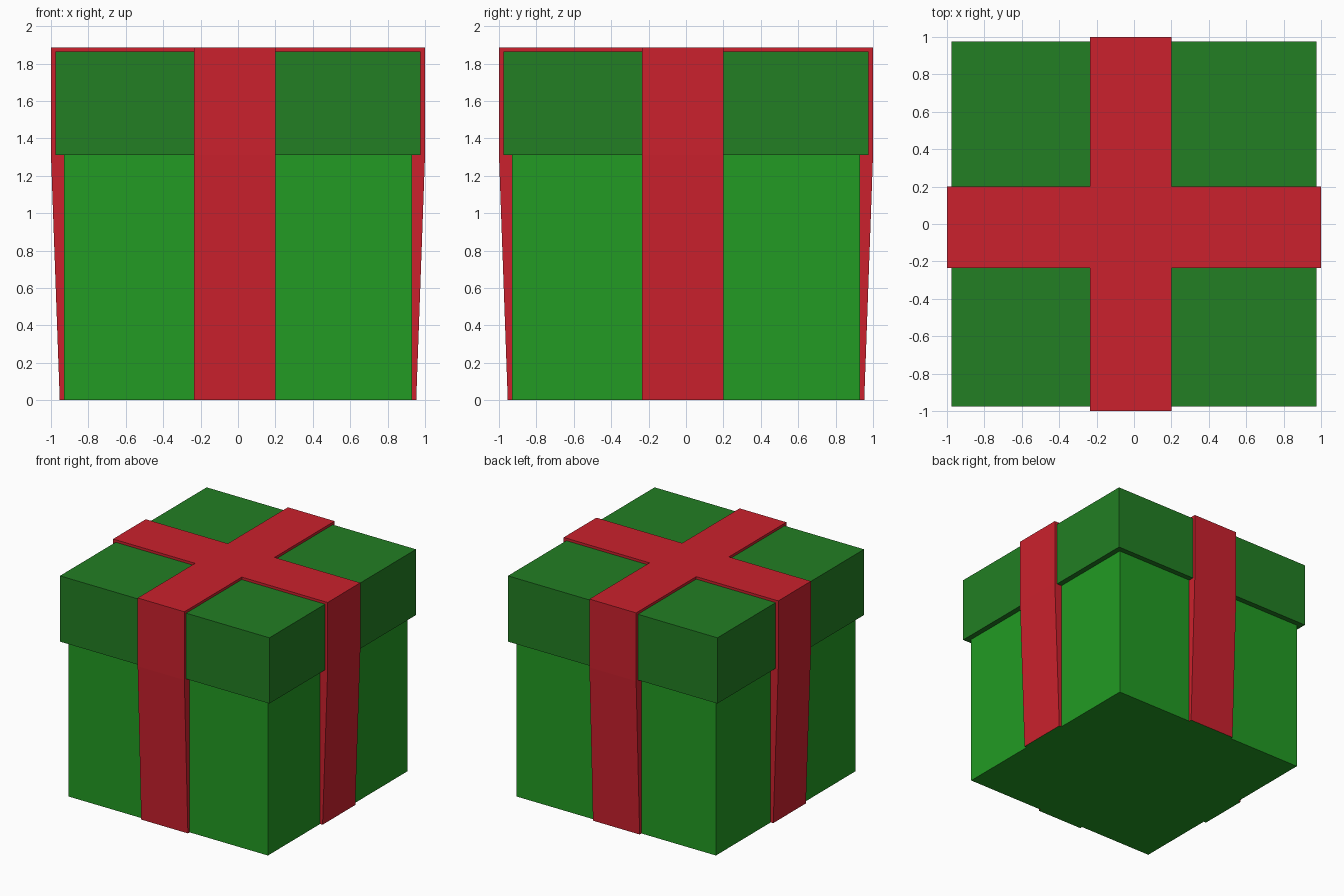
import bpy, bmesh

if "Cube" in bpy.data.objects:
    bpy.data.objects.remove(bpy.data.objects["Cube"])


def material(name, rgb):
    lin = [((c / 255 + 0.055) / 1.055) ** 2.4 for c in rgb]
    m = bpy.data.materials.new(name)
    m.diffuse_color = (*lin, 1)
    m.use_nodes = True
    m.node_tree.nodes["Principled BSDF"].inputs["Base Color"].default_value = m.diffuse_color
    return m


GREEN = material("bright green", (34, 155, 35))
DARK = material("dark green", (34, 126, 35))
RED = material("ribbon red", (203, 33, 45))


def loft(name, rings, mats):
    """Solid made from matching outlines stacked along z."""
    bm = bmesh.new()
    loops = [[bm.verts.new((x, y, z)) for x, y in pts] for pts, z in rings]
    for a, b in zip(loops, loops[1:]):
        n = len(a)
        for i in range(n):
            j = (i + 1) % n
            bm.faces.new((a[i], a[j], b[j], b[i]))
    bm.faces.new(loops[0][::-1])
    bm.faces.new(loops[-1])
    bmesh.ops.recalc_face_normals(bm, faces=bm.faces)
    # The underside takes the last material
    for f in bm.faces:
        if f.normal.z < -0.9:
            f.material_index = len(mats) - 1
    me = bpy.data.meshes.new(name)
    bm.to_mesh(me)
    bm.free()
    for m in mats:
        me.materials.append(m)
    ob = bpy.data.objects.new(name, me)
    bpy.context.collection.objects.link(ob)
    return ob


def square(h):
    return [(-h, -h), (h, -h), (h, h), (-h, h)]


def cross(r, lo=-0.235, hi=0.2):
    return [(lo, -r), (hi, -r), (hi, lo), (r, lo), (r, hi), (hi, hi),
            (hi, r), (lo, r), (lo, hi), (-r, hi), (-r, lo), (lo, lo)]


# Box and its overhanging lid
loft("box", [(square(0.93), 0), (square(0.93), 1.31)], [GREEN])
loft("lid", [(square(0.976), 1.31), (square(0.976), 1.864)], [DARK])

# Crossed ribbon: straight over the lid, tapering in towards the floor
loft("ribbon", [(cross(0.953), 0), (cross(1.0), 1.31), (cross(1.0), 1.885)],
     [RED, GREEN])
